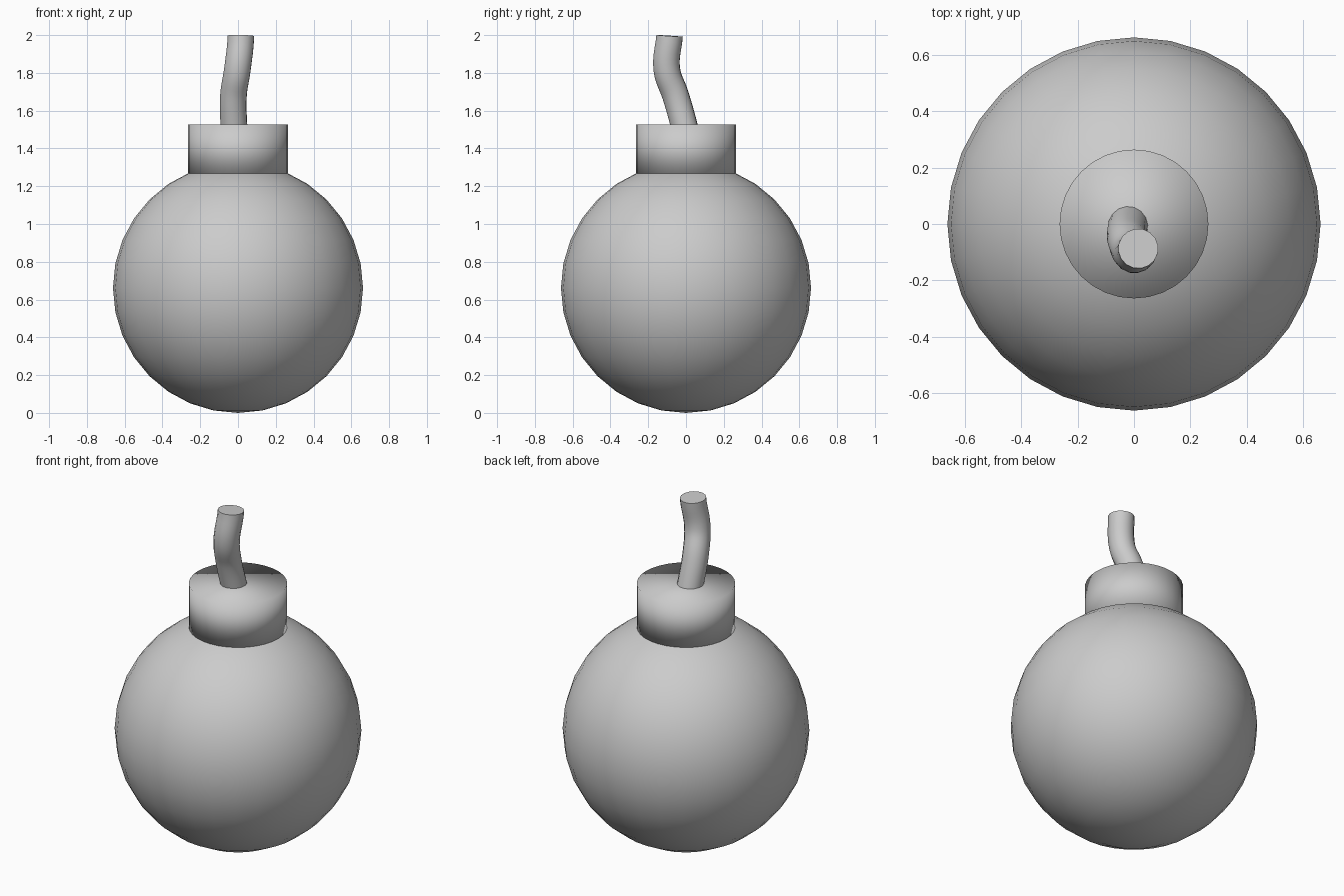
import bpy

if "Cube" in bpy.data.objects:
    bpy.data.objects.remove(bpy.data.objects["Cube"])

# Round bomb body resting on the ground
bpy.ops.mesh.primitive_uv_sphere_add(segments=32, ring_count=16, radius=0.662,
                                     location=(0, 0, 0.662))
body = bpy.context.object
body.name = "body"
bpy.ops.object.shade_smooth()

# Short collar sunk slightly into the top of the body
top, bottom = 1.526, 1.26
bpy.ops.mesh.primitive_cylinder_add(vertices=32, radius=0.264, depth=top - bottom,
                                    location=(0, 0, (top + bottom) / 2))
collar = bpy.context.object
collar.name = "collar"
bpy.ops.object.shade_smooth()

# Wavy fuse swept along a smooth path
path = [(-0.015, 0.01, 1.44), (-0.022, -0.012, 1.53), (-0.024, -0.055, 1.68),
        (-0.003, -0.102, 1.82), (0.015, -0.087, 1.996)]
curve = bpy.data.curves.new("fuse", "CURVE")
curve.dimensions = "3D"
curve.bevel_depth = 0.071
curve.bevel_resolution = 6
curve.resolution_u = 6
curve.use_fill_caps = True
spline = curve.splines.new("BEZIER")
spline.bezier_points.add(len(path) - 1)
for point, co in zip(spline.bezier_points, path):
    point.co = co
    point.handle_left_type = point.handle_right_type = "AUTO"
# Keep the cut end of the fuse nearly level
end = spline.bezier_points[-1]
end.handle_left_type = end.handle_right_type = "FREE"
end.handle_left = (0.014, -0.091, 1.935)
end.handle_right = (0.016, -0.083, 2.05)
fuse = bpy.data.objects.new("fuse", curve)
bpy.context.collection.objects.link(fuse)

# Turn the fuse into a smooth-shaded mesh
bpy.ops.object.select_all(action="DESELECT")
fuse.select_set(True)
bpy.context.view_layer.objects.active = fuse
bpy.ops.object.convert(target="MESH")
bpy.ops.object.shade_smooth()
